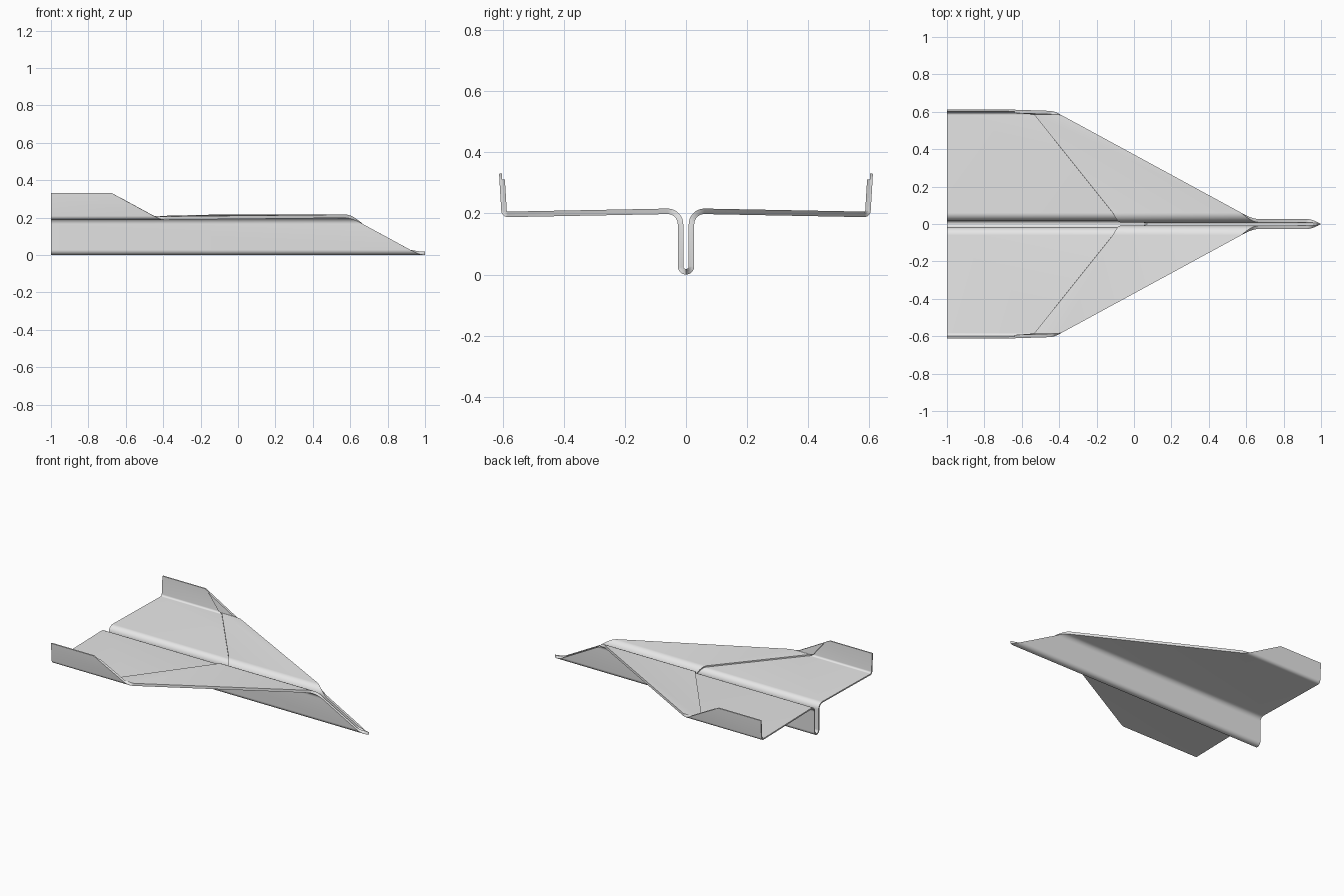
import bpy
import bmesh
from math import radians
from mathutils import Vector, Matrix

cube = bpy.data.objects.get("Cube")
if cube:
    bpy.data.objects.remove(cube, do_unlink=True)

PAPER = 0.009          # thickness of one layer
TAIL = -1.0            # x of the straight rear edge

paper = bpy.data.materials.new("paper_white")
paper.use_nodes = True
paper.diffuse_color = (0.8, 0.8, 0.8, 1)
paper.node_tree.nodes["Principled BSDF"].inputs["Base Color"].default_value = (0.8, 0.8, 0.8, 1)


def arc(center, radius, start, end, steps=9):
    """Points of a rounded crease in the cross-section (y, z)."""
    spoke = Vector((radius, 0))
    return [Vector(center) + Matrix.Rotation(radians(start + (end - start) * i / steps), 2) @ spoke
            for i in range(steps + 1)]


# Half cross-section: keel crease, keel wall, wing crease, wing, winglet
half = (arc((0, 0.027), 0.027, -90, 0)
        + arc((0.06, 0.165), 0.033, 180, 90)
        + arc((0.583, 0.21), 0.022, -91, -3)
        + [Vector((0.611, 0.31)), Vector((0.612, 0.33))])

# Distance from the keel along the unfolded paper
along = [0.0]
for a, b in zip(half, half[1:]):
    along.append(along[-1] + (b - a).length)

# Full cross-section, right side to left side
section = [Vector((-p.x, p.y)) for p in reversed(half[1:])] + half
along = along[:0:-1] + along


def inward(i):
    """Direction from the outer skin to the upper skin."""
    t = (section[min(i + 1, len(section) - 1)] - section[max(i - 1, 0)]).normalized()
    return Vector((-t.y, t.x))


def leading(s):
    return 1.0 - 1.84 * s


def flap_rear(s):
    return min(0.072 - 0.8 * s, leading(s) - 0.001)


def layer(name, rear, depth, skip=0):
    """One paper layer, swept across the section between rear and leading edge."""
    bm = bmesh.new()
    rings = []
    for i in range(skip, len(section) - skip):
        ring = []
        low = section[i] + inward(i) * depth
        high = section[i] + inward(i) * (depth + PAPER)
        x0, x1 = rear(along[i]), leading(along[i])
        for x, p in ((x0, low), (x1, low), (x1, high), (x0, high)):
            ring.append(bm.verts.new((x, p.x, p.y)))
        rings.append(ring)
    for a, b in zip(rings, rings[1:]):
        for k in range(4):
            n = (k + 1) % 4
            bm.faces.new((a[k], a[n], b[n], b[k]))
    bm.faces.new(rings[0])
    bm.faces.new(rings[-1])
    bmesh.ops.recalc_face_normals(bm, faces=bm.faces)
    mesh = bpy.data.meshes.new(name)
    bm.to_mesh(mesh)
    bm.free()
    mesh.materials.append(paper)
    obj = bpy.data.objects.new(name, mesh)
    bpy.context.collection.objects.link(obj)
    bpy.ops.object.select_all(action='DESELECT')
    obj.select_set(True)
    bpy.context.view_layer.objects.active = obj
    bpy.ops.object.shade_smooth_by_angle(angle=radians(30))


# Main sheet: keel, wings and winglets
layer("paper_sheet", lambda s: TAIL, 0.0)
# Folded-over front layer lying on the sheet
layer("folded_flap", flap_rear, PAPER, skip=1)
